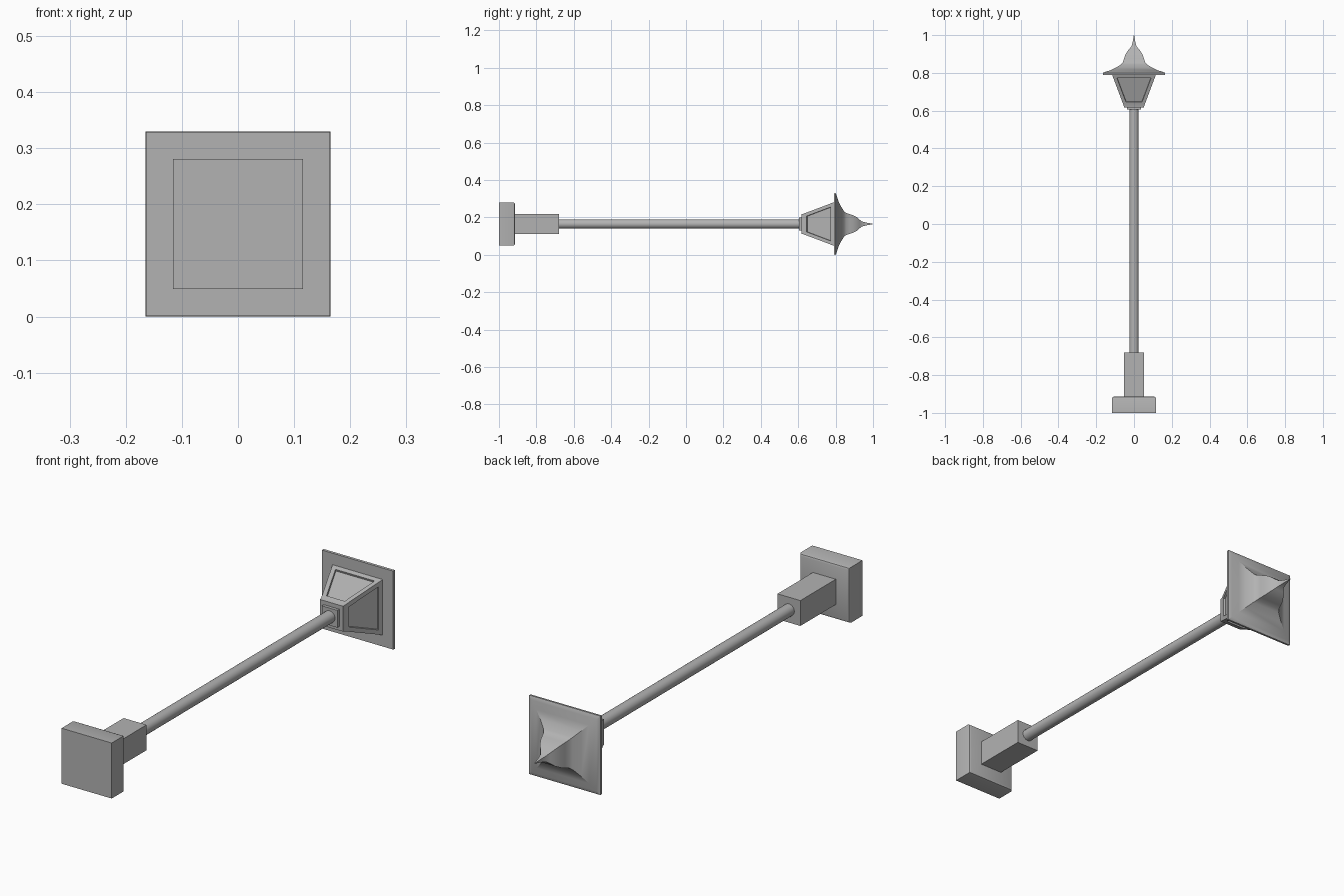
import bpy, bmesh, math
from mathutils import Vector

cube = bpy.data.objects.get("Cube")
if cube:
    bpy.data.objects.remove(cube, do_unlink=True)

AXIS_Z = 0.165  # height of the post's axis as it lies along y

grey = bpy.data.materials.new("grey_metal")
grey.use_nodes = True
grey.diffuse_color = (0.45, 0.45, 0.45, 1)
grey.node_tree.nodes["Principled BSDF"].inputs["Base Color"].default_value = grey.diffuse_color


def finish(name, bm, angle=30):
    bmesh.ops.recalc_face_normals(bm, faces=bm.faces)
    mesh = bpy.data.meshes.new(name)
    bm.to_mesh(mesh)
    bm.free()
    mesh.materials.append(grey)
    obj = bpy.data.objects.new(name, mesh)
    bpy.context.collection.objects.link(obj)
    bpy.ops.object.select_all(action='DESELECT')
    obj.select_set(True)
    bpy.context.view_layer.objects.active = obj
    bpy.ops.object.shade_smooth_by_angle(angle=math.radians(angle))
    return obj


def loft(profile, sides=4):
    """Sweep (y, half width) rings of a regular polygon along the y axis."""
    bm = bmesh.new()
    grow = 1 / math.cos(math.pi / sides) if sides == 4 else 1
    rings = []
    for y, half in profile:
        ring = []
        for i in range(sides):
            a = math.tau * (i + 0.5) / sides
            ring.append(bm.verts.new((half * grow * math.cos(a), y,
                                      AXIS_Z + half * grow * math.sin(a))))
        rings.append(ring)
    for a, b in zip(rings, rings[1:]):
        for i in range(sides):
            j = (i + 1) % sides
            bm.faces.new((a[i], a[j], b[j], b[i]))
    bm.faces.new(rings[0])
    bm.faces.new(rings[-1])
    bmesh.ops.recalc_face_normals(bm, faces=bm.faces)
    return bm


# Foot with a softened upper rim, and the square sleeve above it
finish("foot", loft([(-1, 0.116), (-0.924, 0.116), (-0.917, 0.113), (-0.914, 0.106)]))
finish("sleeve", loft([(-0.92, 0.053), (-0.68, 0.053)]))

# Round pole
finish("pole", loft([(-0.69, 0.025), (0.615, 0.025)], sides=24))

# Collar under the lantern
finish("collar", loft([(0.605, 0.036), (0.63, 0.036)]))

# Tapered lantern with a recessed panel on each side
bm = loft([(0.618, 0.053), (0.628, 0.055), (0.79, 0.116)])
panels = [f for f in bm.faces if abs(f.normal.y) < 0.9 and f.calc_center_median().y > 0.65]
bmesh.ops.inset_individual(bm, faces=panels, thickness=0.018, use_even_offset=True)
bmesh.ops.inset_individual(bm, faces=panels, thickness=0.001, depth=-0.008)
finish("lantern", bm)

# Flared square roof rising to a slender spike
finish("roof", loft([(0.79, 0.164), (0.8, 0.165), (0.806, 0.15), (0.815, 0.122),
                     (0.828, 0.095), (0.845, 0.068), (0.856, 0.059), (0.875, 0.053),
                     (0.895, 0.046), (0.915, 0.035), (0.928, 0.023), (0.942, 0.013),
                     (0.965, 0.007), (1, 0.001)]))
